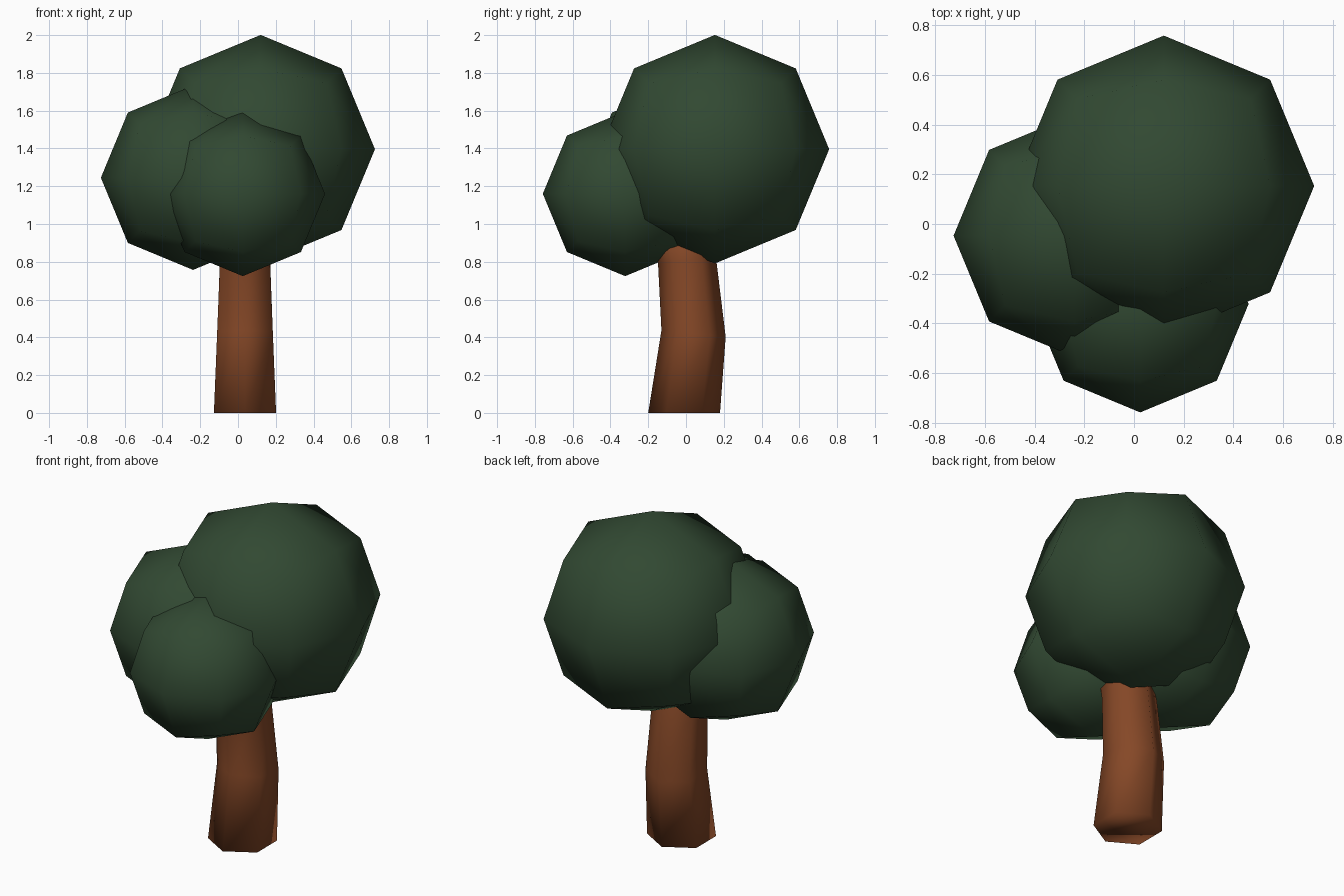
import bpy, bmesh, math
from mathutils import Vector

if "Cube" in bpy.data.objects:
    bpy.data.objects.remove(bpy.data.objects["Cube"])


def material(name, rgb):
    m = bpy.data.materials.new(name)
    m.diffuse_color = (*rgb, 1)
    m.use_nodes = True
    m.node_tree.nodes["Principled BSDF"].inputs["Base Color"].default_value = m.diffuse_color
    return m


def finish(name, bm, mat):
    bmesh.ops.recalc_face_normals(bm, faces=bm.faces[:])
    for f in bm.faces:
        f.smooth = True
    me = bpy.data.meshes.new(name)
    bm.to_mesh(me)
    bm.free()
    me.materials.append(mat)
    ob = bpy.data.objects.new(name, me)
    bpy.context.collection.objects.link(ob)
    return ob


leaf_green = material("leaf green", (0.031, 0.066, 0.032))
bark_brown = material("bark brown", (0.235, 0.064, 0.020))


# Foliage: cubes cut 2 x 2 per side and rounded onto a sphere
def foliage(name, centre, radius):
    bm = bmesh.new()
    bmesh.ops.create_cube(bm, size=2)
    bmesh.ops.subdivide_edges(bm, edges=bm.edges[:], cuts=1, use_grid_fill=True)
    for v in bm.verts:
        v.co = Vector(centre) + v.co.normalized() * radius
    finish(name, bm, leaf_green)


foliage("large_foliage", (0.12, 0.153, 1.396), 0.605)
foliage("left_foliage", (-0.238, -0.047, 1.245), 0.488)
foliage("front_foliage", (0.025, -0.322, 1.16), 0.436)

# Trunk: bent, tapering six-sided tube (y, z, radius, tilt of ring)
rings = [(-0.01, 0.0, 0.19, 0.0), (0.04, 0.42, 0.17, -0.10),
         (0.005, 0.81, 0.153, 0.12), (-0.05, 1.03, 0.14, 0.2)]
bm = bmesh.new()
loops = []
for y, z, r, tilt in rings:
    loop = []
    for i in range(6):
        a = math.radians(30 + 60 * i)
        dy = r * math.sin(a)
        loop.append(bm.verts.new((0.037 + r * math.cos(a), y + dy, z + dy * tilt)))
    loops.append(loop)
for lo, hi in zip(loops, loops[1:]):
    for i in range(6):
        j = (i + 1) % 6
        bm.faces.new((lo[i], lo[j], hi[j], hi[i]))
bm.faces.new(loops[0][::-1])
bm.faces.new(loops[-1])
finish("trunk", bm, bark_brown)
